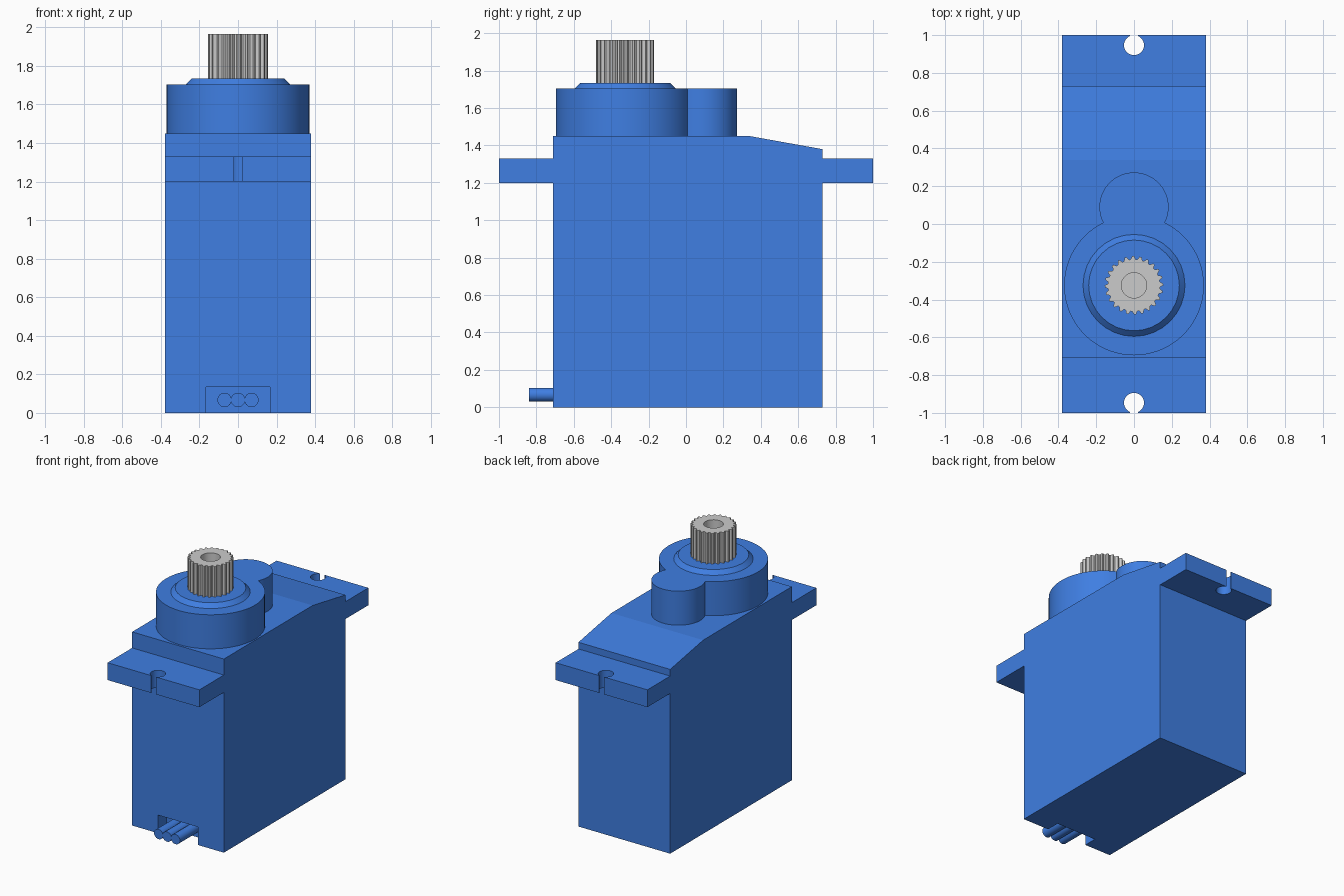
import bpy, bmesh, math
from mathutils import Matrix

if "Cube" in bpy.data.objects:
    bpy.data.objects.remove(bpy.data.objects["Cube"])

blue = bpy.data.materials.new("blue_plastic")
blue.diffuse_color = (0.05, 0.21, 0.76, 1)
blue.use_nodes = True
blue.node_tree.nodes["Principled BSDF"].inputs["Base Color"].default_value = blue.diffuse_color
SHAFT_Y = -0.325


def arc(cy, r, a0, a1, n):
    """Points on an arc centred on (0, cy), angles in radians."""
    return [(r * math.cos(a0 + (a1 - a0) * i / n),
             cy + r * math.sin(a0 + (a1 - a0) * i / n)) for i in range(n + 1)]


def prism(name, pts, z0, z1, mat=None, matrix=None):
    """Extrude a 2D outline from z0 to z1, optionally turned by a matrix."""
    bm = bmesh.new()
    face = bm.faces.new([bm.verts.new((x, y, z0)) for x, y in pts])
    top = bmesh.ops.extrude_face_region(bm, geom=[face])["geom"]
    for v in top:
        if isinstance(v, bmesh.types.BMVert):
            v.co.z = z1
    if matrix:
        bm.transform(matrix)
    bmesh.ops.recalc_face_normals(bm, faces=bm.faces[:])
    mesh = bpy.data.meshes.new(name)
    bm.to_mesh(mesh)
    bm.free()
    ob = bpy.data.objects.new(name, mesh)
    bpy.context.collection.objects.link(ob)
    if mat:
        mesh.materials.append(mat)
    return ob


def activate(ob):
    bpy.ops.object.select_all(action='DESELECT')
    ob.select_set(True)
    bpy.context.view_layer.objects.active = ob


def smooth(ob):
    activate(ob)
    bpy.ops.object.shade_smooth_by_angle(angle=math.radians(30))


def cut(ob, cutter):
    mod = ob.modifiers.new("cut", 'BOOLEAN')
    mod.operation = 'DIFFERENCE'
    mod.solver = 'EXACT'
    mod.object = cutter
    activate(ob)
    bpy.ops.object.modifier_apply(modifier=mod.name)
    bpy.data.objects.remove(cutter)


# Case: side profile (y, z) extruded across x, with the cable notch
side = Matrix(((0, 0, 1, 0), (1, 0, 0, 0), (0, 1, 0, 0), (0, 0, 0, 1)))
profile = [(-0.71, 0), (0.73, 0), (0.73, 1.38), (0.34, 1.45), (-0.71, 1.45)]
case = prism("case", profile, -0.38, 0.38, blue, side)
cut(case, prism("notch_cutter", [(-0.165, -0.9), (0.165, -0.9), (0.165, -0.61), (-0.165, -0.61)],
                -0.1, 0.135, blue))

# Mounting tabs with keyhole slots
gap = math.asin(0.02 / 0.053)
hole = arc(0.947, 0.053, math.pi / 2 - gap, -1.5 * math.pi + gap, 28)
for name, s, inner in (("front_tab", -1, 0.71), ("back_tab", 1, 0.73)):
    outline = [(0.38, inner), (0.38, 1), (0.02, 1)] + hole + [(-0.02, 1), (-0.38, 1), (-0.38, inner)]
    smooth(prism(name, [(x, s * y) for x, y in outline], 1.20, 1.33, blue))

# Gear housing: large and small round joined into one outline
R, r, cy = 0.37, 0.183, 0.09
d = cy - SHAFT_Y
a = (d * d + R * R - r * r) / (2 * d)
h = math.sqrt(R * R - a * a)
big, small = math.atan2(a, h), math.atan2(a - d, h)
outline = arc(SHAFT_Y, R, math.pi - big, 2 * math.pi + big, 64) + arc(cy, r, small, math.pi - small, 40)[1:-1]
smooth(prism("gear_housing", outline, 1.45, 1.705, blue))

# Tapered collar
bpy.ops.mesh.primitive_cone_add(vertices=32, radius1=0.27, radius2=0.24, depth=0.03,
                                location=(0, SHAFT_Y, 1.72))
collar = bpy.context.object
collar.name = "collar"
collar.data.materials.append(blue)
smooth(collar)

# Toothed output shaft with screw hole
TEETH = 24
teeth = []
for i in range(TEETH * 4):
    t = 2 * math.pi * i / (TEETH * 4)
    rad = (0.155, 0.155, 0.138, 0.138)[i % 4]
    teeth.append((rad * math.cos(t), SHAFT_Y + rad * math.sin(t)))
shaft = prism("output_shaft", teeth, 1.735, 1.965)
cut(shaft, prism("screw_hole_cutter", arc(SHAFT_Y, 0.067, 0, 2 * math.pi, 32)[:-1], 1.78, 2.1))
smooth(shaft)

# Three cable wires
for i in (-1, 0, 1):
    bpy.ops.mesh.primitive_cylinder_add(vertices=24, radius=0.037, depth=0.23,
                                        location=(i * 0.07, -0.725, 0.067),
                                        rotation=(math.pi / 2, 0, 0))
    wire = bpy.context.object
    wire.name = f"wire_{i + 2}"
    wire.data.materials.append(blue)
    smooth(wire)
